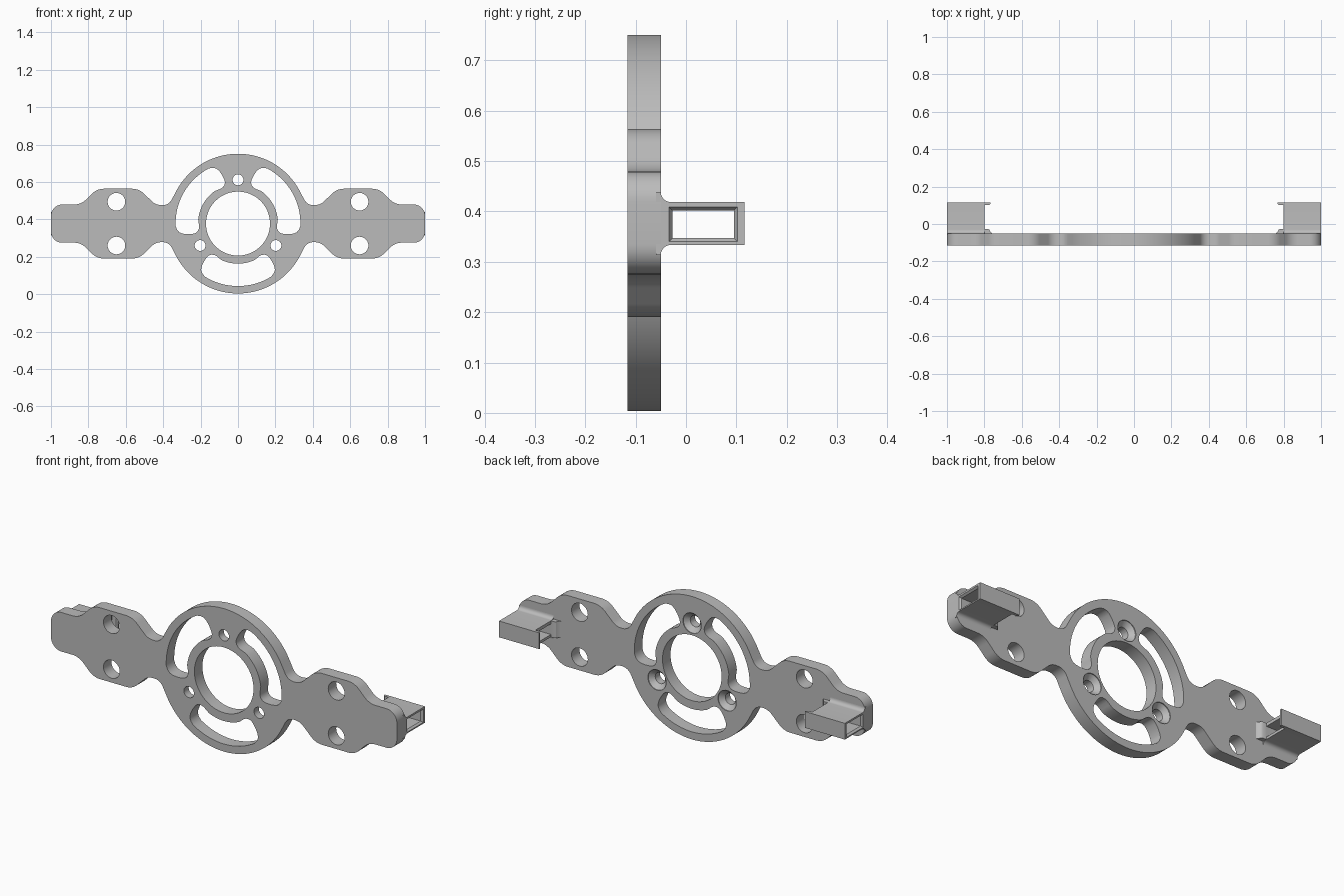
import bpy, bmesh
from math import sin, cos, radians, pi, atan2, tan
from mathutils import Matrix, Vector

if "Cube" in bpy.data.objects:
    bpy.data.objects.remove(bpy.data.objects["Cube"])

grey = bpy.data.materials.new("plain_grey")
grey.use_nodes = True
colour = (0.5, 0.5, 0.5, 1)
grey.diffuse_color = colour
grey.node_tree.nodes["Principled BSDF"].inputs["Base Color"].default_value = colour

MID = 0.377                       # height of the hub centre
FRONT, BACK = -0.116, -0.05       # plate faces
TIP = 0.116                       # rear end of the brackets


def arc(cx, cy, r, a, b, n):
    """Points along an arc, angles in degrees."""
    return [(cx + r * cos(radians(a + (b - a) * i / n)),
             cy + r * sin(radians(a + (b - a) * i / n))) for i in range(n + 1)]


def circle(cx, cy, r, n=48):
    return arc(cx, cy, r, 0, 360, n)[:-1]


def fillet(path, n=10):
    """Round the corners of an open path of (x, y, radius)."""
    out = [path[0][:2]]
    for before, here, after in zip(path, path[1:], path[2:]):
        p = Vector(here[:2])
        u = (Vector(before[:2]) - p).normalized()
        v = (Vector(after[:2]) - p).normalized()
        half = u.angle(v) / 2
        r = here[2]
        centre = p + (u + v).normalized() * r / sin(half)
        s, e = p + u * r / tan(half) - centre, p + v * r / tan(half) - centre
        a, b = atan2(s.y, s.x), atan2(e.y, e.x)
        b = a + (b - a + pi) % (2 * pi) - pi
        out += [(centre.x + r * cos(a + (b - a) * i / n),
                 centre.y + r * sin(a + (b - a) * i / n)) for i in range(n + 1)]
    return out + [path[-1][:2]]


def prism(name, loops, u, v, w, start, end):
    """Extrude filled outlines (later loops are holes) along axis w."""
    curve = bpy.data.curves.new(name, 'CURVE')
    curve.dimensions = '2D'
    curve.fill_mode = 'BOTH'
    curve.extrude = (end - start) / 2
    for loop in loops:
        spline = curve.splines.new('POLY')
        spline.points.add(len(loop) - 1)
        for point, (x, y) in zip(spline.points, loop):
            point.co = (x, y, 0, 1)
        spline.use_cyclic_u = True
    temp = bpy.data.objects.new(name + "_outline", curve)
    bpy.context.collection.objects.link(temp)
    deps = bpy.context.evaluated_depsgraph_get()
    mesh = bpy.data.meshes.new_from_object(temp.evaluated_get(deps))
    bpy.data.objects.remove(temp)
    turn = Matrix((u, v, w)).transposed().to_4x4()
    turn.translation = Vector(w) * (start + end) / 2
    mesh.transform(turn)
    bm = bmesh.new()
    bm.from_mesh(mesh)
    return finish(name, bm, mesh)


def finish(name, bm, mesh=None):
    mesh = mesh or bpy.data.meshes.new(name)
    bmesh.ops.remove_doubles(bm, verts=bm.verts, dist=1e-5)
    bmesh.ops.recalc_face_normals(bm, faces=bm.faces)
    bm.to_mesh(mesh)
    bm.free()
    mesh.materials.clear()
    mesh.materials.append(grey)
    obj = bpy.data.objects.new(name, mesh)
    bpy.context.collection.objects.link(obj)
    return obj


def loft(name, rings):
    """Closed solid through rings of equal point count."""
    bm = bmesh.new()
    rows = [[bm.verts.new(p) for p in ring] for ring in rings]
    for a, b in zip(rows, rows[1:]):
        for i in range(len(a)):
            j = (i + 1) % len(a)
            bm.faces.new((a[i], a[j], b[j], b[i]))
    bm.faces.new(rows[0])
    bm.faces.new(rows[-1])
    return finish(name, bm)


def cut(target, cutter):
    cutter.hide_render = True
    cutter.hide_viewport = True
    mod = target.modifiers.new("cut", 'BOOLEAN')
    mod.operation = 'DIFFERENCE'
    mod.solver = 'EXACT'
    mod.object = cutter
    deps = bpy.context.evaluated_depsgraph_get()
    mesh = bpy.data.meshes.new_from_object(target.evaluated_get(deps))
    target.modifiers.clear()
    target.data = mesh
    bpy.data.objects.remove(cutter)


X, Y, Z = (1, 0, 0), (0, 1, 0), (0, 0, 1)

# Plate outline: one quarter, mirrored twice around the hub
quarter = fillet([(1, 0), (1, 0.102, 0.06), (0.839, 0.102, 0.09),
                  (0.7545, 0.1865, 0.09), (0.53, 0.1865, 0.09),
                  (0.44, 0.1, 0.07), (0.37, 0.098, 0.055), (0.332, 0.171)])
quarter += arc(0, 0, 0.3735, 27.3, 90, 32)[1:]
top = quarter + [(-x, y) for x, y in quarter[-2::-1]]
outline = top + [(-x, -y) for x, y in top[1:-1]]

# Curved slots between the three screw bosses
end = [(0.328, 35.5), (0.317, 38.5), (0.30, 40.3), (0.275, 41.8), (0.25, 42.7),
       (0.232, 42.6), (0.218, 40.5), (0.21, 37), (0.208, 33), (0.211, 28)]
slot = [(0.334, -32 + 4 * i) for i in range(17)] + end
slot += [(0.214, 24 - 4 * i) for i in range(13)]
slot += [(r, -a) for r, a in reversed(end)]
slots = [[(r * cos(radians(a + mid)), r * sin(radians(a + mid))) for r, a in slot]
         for mid in (30, 150, 270)]

# Round holes: hub bore, screw holes and wing holes
bosses = [(0.234 * cos(radians(a)), 0.234 * sin(radians(a))) for a in (90, 210, 330)]
holes = [circle(0, 0, 0.171, 72)] + [circle(x, z, 0.029, 32) for x, z in bosses]
holes += [circle(x, z, 0.047) for x in (-0.65, 0.65) for z in (-0.117, 0.117)]

loops = [[(x, z + MID) for x, z in loop] for loop in [outline] + slots + holes]
plate = prism("mounting_plate", loops, X, Z, Y, FRONT, BACK)

# Countersinks on the rear of the screw holes
for x, z in bosses:
    rings = [[(px, y, pz + MID) for px, pz in circle(x, z, r, 32)]
             for r, y in ((0.022, BACK - 0.033), (0.053, BACK - 0.004), (0.053, BACK + 0.01))]
    cut(plate, loft("countersink_cutter", rings))

parts = [plate]
LOW, HIGH = MID - 0.0435, MID + 0.0415


def rect(x, grow):
    y0, y1, z0, z1 = -0.027 - grow, 0.095 + grow, 0.347 - grow, 0.402 + grow
    return [(x, y0, z0), (x, y1, z0), (x, y1, z1), (x, y0, z1)]


# Rear brackets: filleted sleeve, snap lip and ramp at each end
for side, s in (("left", 1), ("right", -1)):
    f = 0.02
    profile = [(BACK - 0.01, LOW - f)]
    profile += arc(BACK + f, LOW - f, f, 180, 90, 8)
    profile += [(TIP, LOW), (TIP, HIGH)]
    profile += arc(BACK + f, HIGH + f, f, 270, 180, 8)
    profile += [(BACK - 0.01, HIGH + f)]
    span = sorted((s * 0.8, s * 1.0))
    sleeve = prism(side + "_sleeve", [profile], Y, Z, X, *span)
    cut(sleeve, loft("tunnel_cutter", [rect(s * 1.01, 0.014), rect(s * 0.99, 0),
                                       rect(s * 0.79, 0)]))
    lip = [(0.802, TIP), (0.768, TIP), (0.768, 0.107), (0.776, 0.101), (0.802, 0.101)]
    ramp = [(0.802, BACK - 0.01), (0.757, BACK - 0.01), (0.757, BACK),
            (0.765, -0.045), (0.774, -0.03), (0.78, -0.027), (0.802, -0.027)]
    parts.append(sleeve)
    for name, shape in (("_lip", lip), ("_ramp", ramp)):
        shape = [(s * x, y) for x, y in shape]
        parts.append(prism(side + name, [shape], X, Y, Z, LOW, HIGH))

# Smooth curved walls, keep crisp edges
bpy.ops.object.select_all(action='DESELECT')
for obj in parts:
    obj.select_set(True)
bpy.context.view_layer.objects.active = plate
bpy.ops.object.shade_smooth_by_angle(angle=radians(30))
